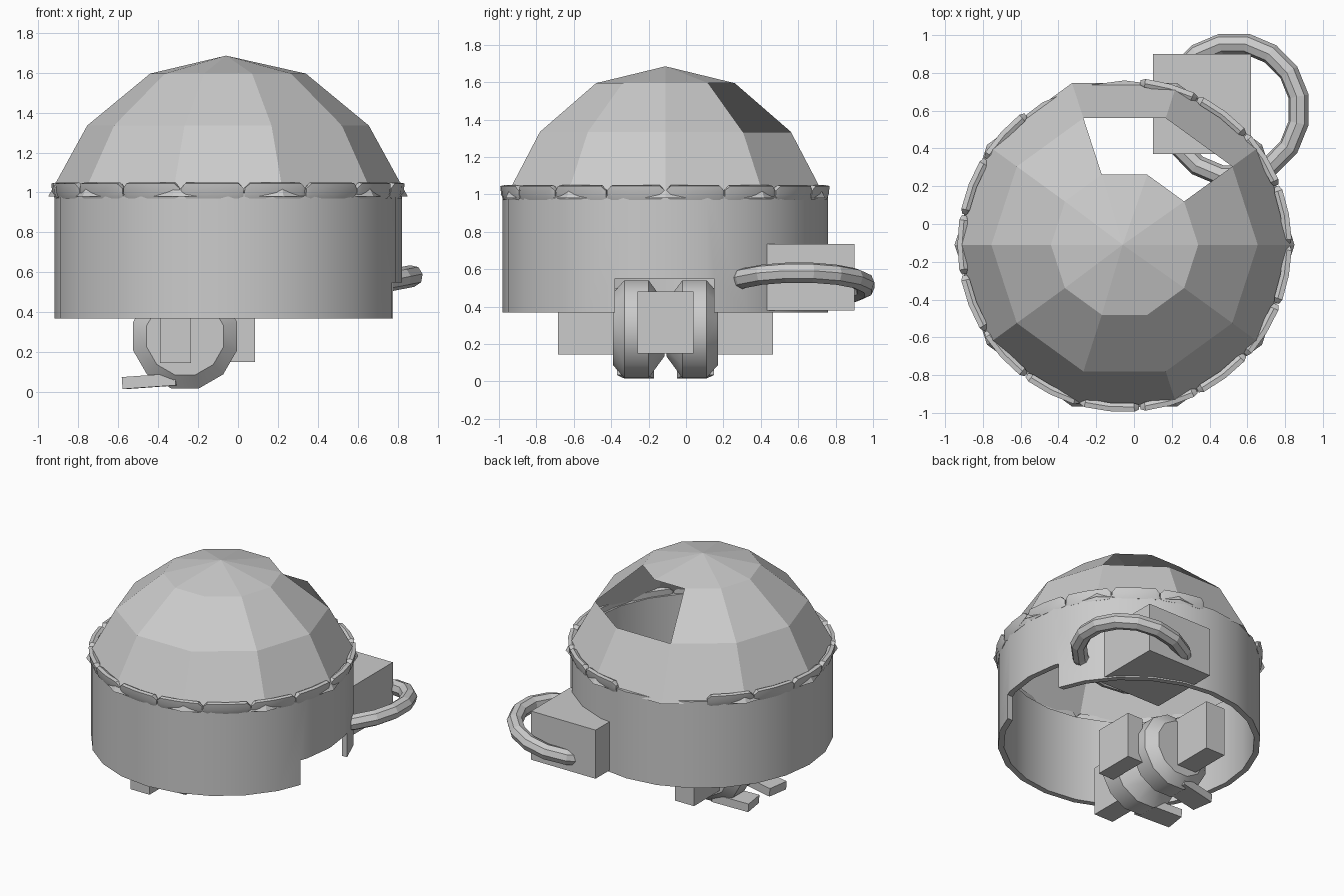
import bpy, bmesh, math
from mathutils import Vector

if "Cube" in bpy.data.objects:
    bpy.data.objects.remove(bpy.data.objects["Cube"])

CX, CY = -0.05, -0.11   # shared axis of drum and dome


def make(name, verts, faces, smooth=False):
    me = bpy.data.meshes.new(name)
    me.from_pydata(verts, [], faces)
    bm = bmesh.new()
    bm.from_mesh(me)
    bmesh.ops.recalc_face_normals(bm, faces=bm.faces)
    bm.to_mesh(me)
    bm.free()
    ob = bpy.data.objects.new(name, me)
    bpy.context.collection.objects.link(ob)
    if smooth:
        bpy.ops.object.select_all(action='DESELECT')
        bpy.context.view_layer.objects.active = ob
        ob.select_set(True)
        bpy.ops.object.shade_smooth_by_angle(angle=math.radians(35))
    return ob


def loft(name, rings, closed=False, caps=True, smooth=False):
    """Bridge a list of equal-length point rings."""
    n, m = len(rings[0]), len(rings)
    verts = [p for r in rings for p in r]
    faces = []
    for i in range(m if closed else m - 1):
        a, b = i * n, ((i + 1) % m) * n
        faces += [(a + j, a + (j + 1) % n, b + (j + 1) % n, b + j) for j in range(n)]
    if caps and not closed:
        faces += [tuple(range(n)), tuple(range((m - 1) * n, m * n))]
    return make(name, verts, faces, smooth)


def box(name, lo, hi, rot=(0, 0, 0)):
    c = (Vector(lo) + Vector(hi)) / 2
    h = (Vector(hi) - Vector(lo)) / 2
    sq = [(-1, -1), (1, -1), (1, 1), (-1, 1)]
    ob = loft(name, [[(x * h.x, y * h.y, z * h.z) for x, y in sq] for z in (-1, 1)])
    ob.location, ob.rotation_euler = c, rot
    return ob


def ring(r, z, n):
    return [(CX + r * math.cos(2 * math.pi * i / n),
             CY + r * math.sin(2 * math.pi * i / n), z) for i in range(n)]


# Drum wall: open tube with a slot cut in its right side
drum = loft("drum_wall", [ring(r, z, 24) for r, z in
                          ((0.87, 0.37), (0.87, 1.0), (0.83, 1.0), (0.83, 0.37))],
            closed=True, smooth=True)
slot = box("slot_cutter", (0.6, -0.38, 0.2), (1.1, 0.15, 0.55))
slot.hide_render = True
slot.hide_set(True)
cut = drum.modifiers.new("slot", 'BOOLEAN')
cut.object, cut.operation, cut.solver = slot, 'DIFFERENCE', 'EXACT'

# Ten-sided faceted dome with two open panels at the back right
N = 10
prof = [(0.90, 0.98), (0.705, 1.335), (0.39, 1.595)]
verts = [p for r, z in prof for p in ring(r, z, N)] + [(CX - 0.01, CY, 1.685)]
faces = [(k * N + i, k * N + (i + 1) % N, (k + 1) * N + (i + 1) % N, (k + 1) * N + i)
         for k in range(2) for i in range(N) if not (k == 1 and i in (1, 2))]
faces += [(2 * N + i, 2 * N + (i + 1) % N, 3 * N) for i in range(N)]
make("dome", verts, faces)

# Rim of separate padded blocks, two missing at the back
SEG = 17
section = [(0.84, 0.98), (0.868, 0.97), (0.88, 1.0), (0.885, 1.045), (0.86, 1.05), (0.84, 1.04)]
mid_r, mid_z = 0.862, 0.99
for s in range(SEG):
    if s in (4, 5):
        continue
    rings = []
    for t, k in ((0.01, 0.55), (0.09, 1), (0.5, 1), (0.91, 1), (0.99, 0.55)):
        a = (s + t) * 2 * math.pi / SEG
        rings.append([(CX + (mid_r + (r - mid_r) * k) * math.cos(a),
                       CY + (mid_r + (r - mid_r) * k) * math.sin(a),
                       mid_z + (z - mid_z) * k) for r, z in section])
    loft("rim_block", rings, smooth=True)

# Side box with the ring handle passing through it
box("side_box", (0.10, 0.37, 0.38), (0.62, 0.90, 0.735))
rings = []
for i in range(16):
    a = 2 * math.pi * (i + 0.5) / 16
    rings.append([((0.355 + 0.055 * math.cos(b)) * math.cos(a),
                   (0.355 + 0.055 * math.cos(b)) * math.sin(a), 0.055 * math.sin(b))
                  for b in [2 * math.pi * j / 8 for j in range(8)]])
handle = loft("ring_handle", rings, closed=True)
handle.location = (0.53, 0.605, 0.515)
handle.rotation_euler = (0, math.radians(-11), 0)

# Underside: paired rounded lobes, feet and side slabs, mirrored about the middle
for sgn in (-1, 1):
    rings = []
    for d, r in ((0.005, 0.15), (0.09, 0.27), (0.22, 0.27), (0.28, 0.20)):
        rings.append([(-0.265 + r * math.cos(a), CY + sgn * d, 0.28 + r * math.sin(a))
                      for a in [2 * math.pi * (j + 0.5) / 12 for j in range(12)]])
    loft("round_lobe", rings, smooth=True)
    y0, y1 = sorted((CY + sgn * 0.08, CY + sgn * 0.24))
    box("foot", (-0.57, y0, 0.025), (-0.30, y1, 0.085), (0, math.radians(-4), sgn * 0.15))
    y0, y1 = sorted((CY + sgn * 0.25, CY + sgn * 0.575))
    box("side_slab", (-0.39, y0, 0.145), (-0.235, y1, 0.50))
box("back_block", (-0.04, -0.26, 0.15), (0.085, 0.04, 0.48))
